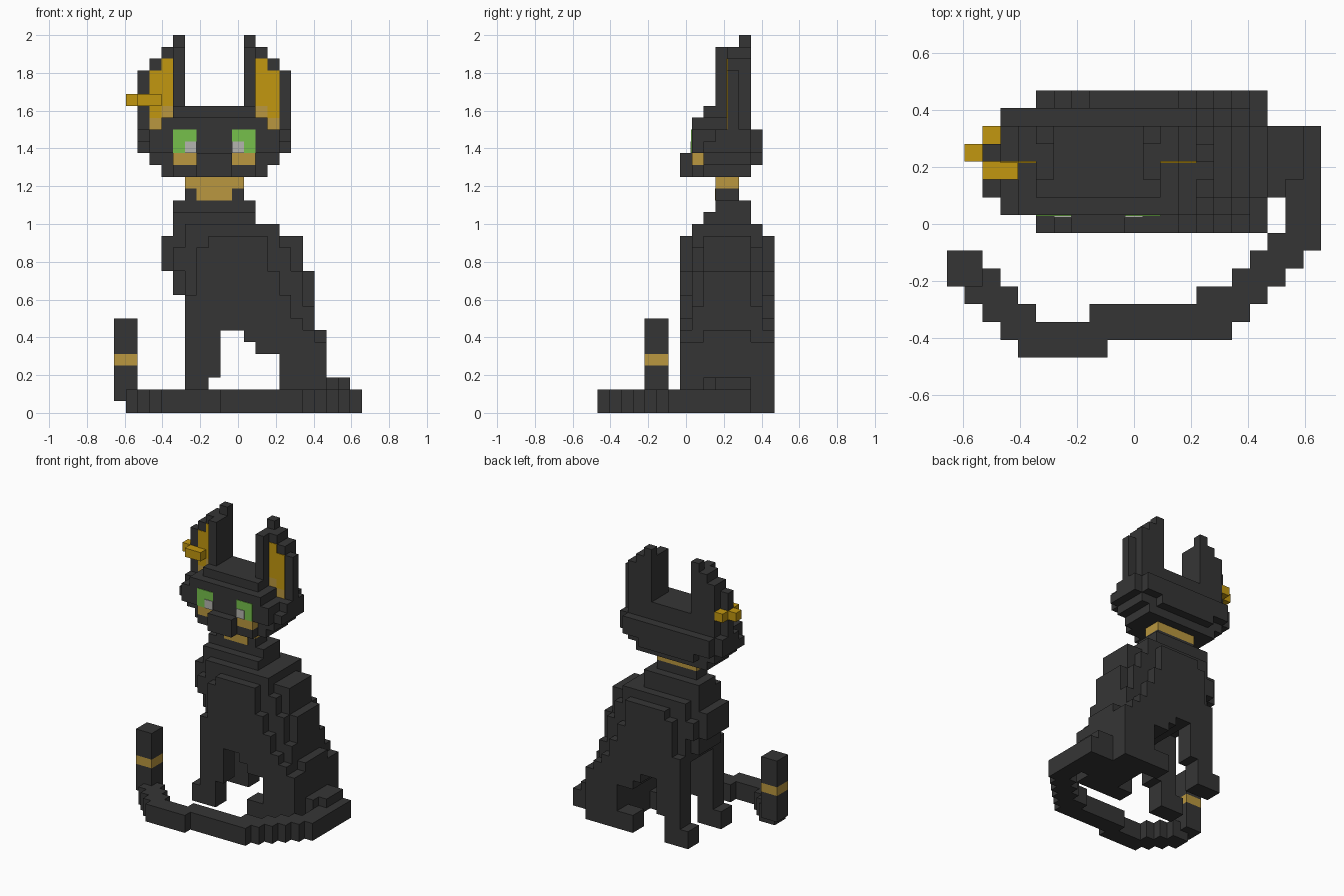
import bpy, bmesh
from mathutils import Vector

cube = bpy.data.objects.get("Cube")
if cube:
    bpy.data.objects.remove(cube, do_unlink=True)

U = 0.0625                                   # block size
ORIGIN = Vector((-10.5, -7.5, 0))            # block grid corner


def material(name, rgb):
    m = bpy.data.materials.new(name)
    m.use_nodes = True
    m.diffuse_color = (*rgb, 1)
    m.node_tree.nodes["Principled BSDF"].inputs["Base Color"].default_value = (*rgb, 1)
    return m


DARK = material("charcoal fur", (0.036, 0.036, 0.036))
GOLD = material("gold", (0.54, 0.31, 0.005))
TAN = material("tan gold", (0.49, 0.31, 0.05))
GREEN = material("eye green", (0.18, 0.53, 0.07))
PALE = material("eye glint", (0.46, 0.46, 0.43))


def cells(boxes):
    out = set()
    for x0, x1, y0, y1, z0, z1 in boxes:
        out |= {(x, y, z) for x in range(x0, x1) for y in range(y0, y1) for z in range(z0, z1)}
    return out


def finish(name, bm, mat):
    me = bpy.data.meshes.new(name)
    bm.to_mesh(me)
    bm.free()
    me.materials.append(mat)
    ob = bpy.data.objects.new(name, me)
    bpy.context.collection.objects.link(ob)
    return ob


def blocks(name, mat, boxes, carve=()):
    """Outer skin of a union of block boxes (x0, x1, y0, y1, z0, z1)."""
    solid = cells(boxes) - cells(carve)
    bm = bmesh.new()
    for c in solid:
        for axis in range(3):
            for side in (0, 1):
                n = list(c)
                n[axis] += 1 if side else -1
                if tuple(n) in solid:
                    continue
                a, b = (axis + 1) % 3, (axis + 2) % 3
                ring = [(0, 0), (1, 0), (1, 1), (0, 1)]
                vs = []
                for p, q in (ring if side else ring[::-1]):
                    v = Vector(c)
                    v[axis] += side
                    v[a] += p
                    v[b] += q
                    vs.append(bm.verts.new((v + ORIGIN) * U))
                bm.faces.new(vs)
    bmesh.ops.remove_doubles(bm, verts=bm.verts, dist=1e-4)
    bmesh.ops.dissolve_limit(bm, angle_limit=0.01, verts=bm.verts, edges=bm.edges)
    return finish(name, bm, mat)


def plate(name, mat, x0, x1, y, z0, z1, thick=0.004):
    """Thin painted patch lying on a front-facing surface."""
    bm = bmesh.new()
    bmesh.ops.create_cube(bm, size=1)
    for v in bm.verts:
        v.co = ((x0 if v.co.x < 0 else x1) * U + ORIGIN.x * U,
                (y + ORIGIN.y) * U - (thick if v.co.y < 0 else -0.001),
                (z0 if v.co.z < 0 else z1) * U)
    return finish(name, bm, mat)


def both_x(boxes):
    """Add the mirror image across the head's middle."""
    return boxes + [(17 - b[1], 17 - b[0], *b[2:]) for b in boxes]


def both_y(boxes):
    """Add the mirror image across the body's middle."""
    return boxes + [(b[0], b[1], 22 - b[3], 22 - b[2], b[4], b[5]) for b in boxes]


# Body: widest slab first, then longer slabs towards the middle
body = [
    # flanks, full width
    (8, 13, 7, 15, 14, 15), (7, 13, 7, 15, 12, 14), (7, 14, 7, 15, 10, 12),
    (6, 15, 7, 15, 8, 10), (6, 16, 7, 15, 7, 8), (11, 17, 7, 15, 6, 7), (12, 18, 7, 15, 5, 6),
    # second layer
    (6, 14, 8, 14, 14, 16), (5, 15, 8, 14, 12, 14), (6, 16, 8, 14, 9, 12), (6, 17, 8, 14, 7, 9),
    # spine and chest
    (5, 14, 9, 13, 15, 16), (4, 16, 9, 13, 12, 15), (5, 17, 9, 13, 10, 12),
    (6, 17, 9, 13, 7, 10), (11, 18, 9, 13, 6, 7),
    # shoulders and neck
    (5, 12, 9, 13, 16, 17), (5, 12, 10, 13, 17, 18), (6, 11, 10, 12, 18, 19),
    # rump and tail root
    (14, 18, 7, 15, 0, 5), (17, 18, 9, 13, 5, 7),
]
blocks("body", DARK, body, carve=[(6, 9, 9, 13, 7, 9)])

# Legs and paws
blocks("front_legs", DARK, both_y([(6, 9, 7, 9, 3, 8), (6, 8, 7, 9, 0, 3), (5, 6, 7, 9, 0, 2)]))
blocks("hind_feet", DARK, both_y([(12, 14, 7, 9, 0, 2)]))

# Tail curling round the front, with an upright banded tip
tail = [(18, 19, 9, 13, 0, 3), (19, 20, 10, 13, 2, 3), (19, 21, 6, 13, 0, 2),
        (8, 16, 1, 3, 0, 2), (4, 9, 0, 2, 0, 2), (0, 2, 4, 6, 1, 4)]
tail += [(15 + i, 17 + i, 2 + i, 4 + i, 0, 2) for i in range(4)]
tail += [(14, 15, 3, 4, 0, 2)]
tail += [(1 + i, 3 + i, 3 - i, 5 - i, 0, 2) for i in range(3)]
blocks("tail", DARK, tail)
blocks("tail_band", TAN, [(0, 2, 4, 6, 4, 5)])
blocks("tail_tip", DARK, [(0, 2, 4, 6, 5, 8)])

# Collar and pendant
blocks("collar", TAN, [(6, 11, 10, 12, 19, 20)])
plate("pendant", TAN, 7, 10, 10, 18, 19)

# Head with muzzle
cheeks = both_x([(5, 7, 8, 9, 21, 22)])
head = [
    (4, 13, 9, 13, 20, 21), (5, 12, 8, 13, 20, 21), (7, 10, 7, 8, 20, 22),
    (3, 14, 9, 13, 21, 22), (5, 12, 8, 14, 21, 22),
    (2, 15, 9, 13, 22, 23), (2, 15, 10, 13, 23, 24), (3, 14, 8, 14, 22, 24),
    (4, 13, 8, 13, 24, 25), (5, 12, 9, 13, 25, 26), (6, 11, 10, 13, 25, 26),
]
blocks("head", DARK, head, carve=cheeks)
blocks("cheek_patches", TAN, cheeks)

# Ears
blocks("ears", DARK, both_x([
    (2, 3, 11, 12, 24, 29), (3, 4, 11, 13, 24, 30), (4, 5, 11, 13, 25, 31),
    (5, 6, 10, 13, 26, 31), (5, 6, 12, 13, 31, 32),
]))
for side, flip in (("right", False), ("left", True)):
    def span(a, b):
        return (17 - b, 17 - a) if flip else (a, b)
    plate(side + "_inner_ear_outer", GOLD, *span(3, 4), 11, 25, 29)
    plate(side + "_inner_ear_inner", GOLD, *span(4, 5), 11, 26, 30)
    plate(side + "_inner_ear_base", TAN, *span(3, 4), 11, 24, 25)
    plate(side + "_inner_ear_base_step", TAN, *span(4, 5), 11, 25, 26)
    # Eyes
    plate(side + "_eye", GREEN, *span(5, 7), 8, 22, 24)
    plate(side + "_eye_glint", PALE, *span(6, 7), 8, 22, 23, 0.008)

# Earring wrapped round the right ear's rim
blocks("earring", GOLD, [(2, 4, 10, 11, 26, 27), (1, 2, 11, 12, 26, 27), (2, 3, 12, 13, 26, 27)])
